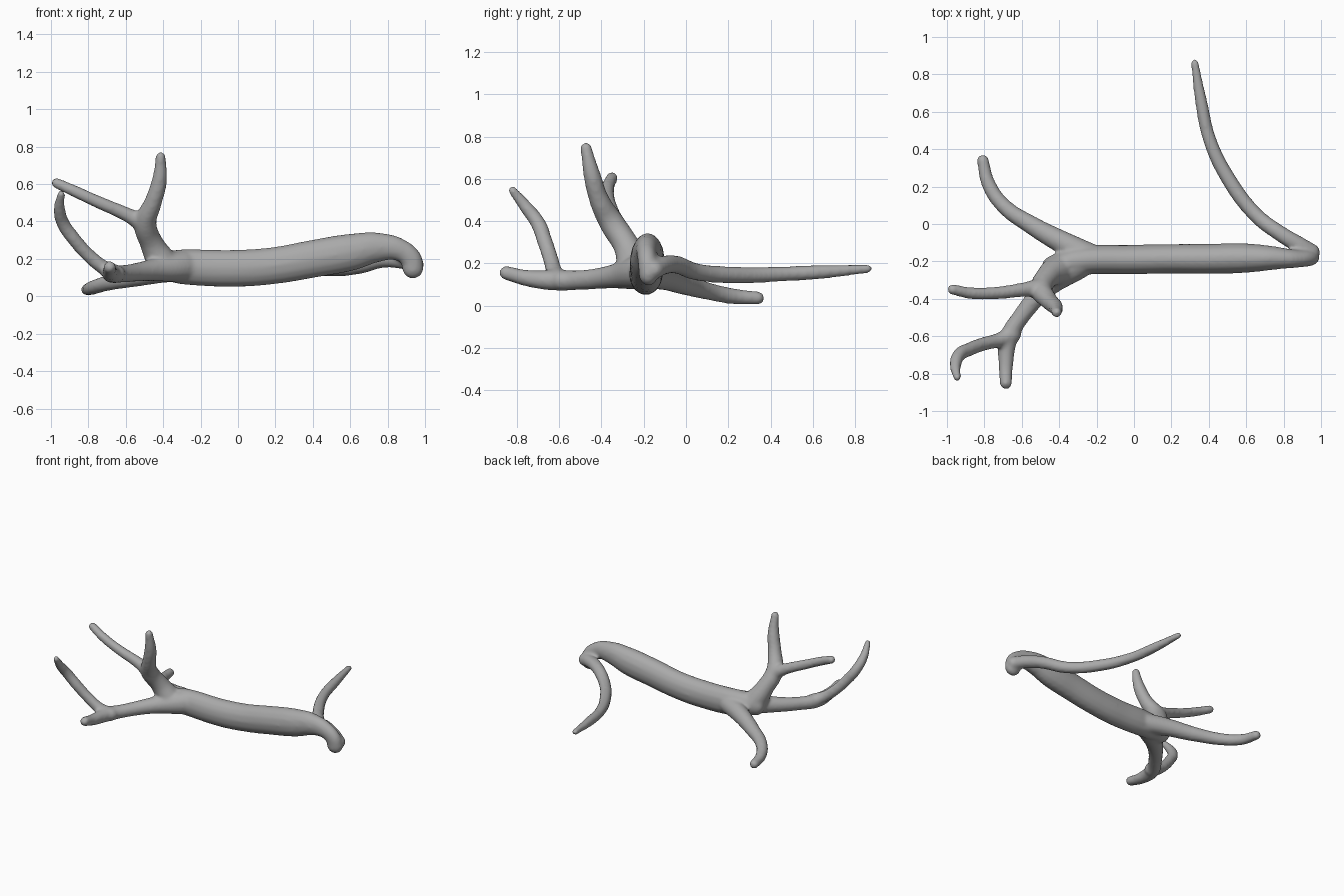
import bpy

cube = bpy.data.objects.get("Cube")
if cube:
    bpy.data.objects.remove(cube)

# One grey bark material
bark = bpy.data.materials.new("grey_bark")
bark.use_nodes = True
grey = (0.4, 0.4, 0.4, 1)
bark.diffuse_color = grey
bark.node_tree.nodes["Principled BSDF"].inputs["Base Color"].default_value = grey


def limb(name, points, squash=1.0):
    """Tapered round limb through (x, y, z, radius) points with a rounded tip."""
    curve = bpy.data.curves.new(name, 'CURVE')
    curve.dimensions = '3D'
    curve.bevel_depth = 1
    curve.bevel_resolution = 5
    curve.resolution_u = 8
    curve.use_fill_caps = True
    spline = curve.splines.new('BEZIER')
    spline.radius_interpolation = 'CARDINAL'
    spline.bezier_points.add(len(points) - 1)
    for bp, (x, y, z, r) in zip(spline.bezier_points, points):
        bp.co = (x, y, z)
        bp.radius = r
        bp.handle_left_type = bp.handle_right_type = 'AUTO'
    tube = bpy.data.objects.new(name, curve)
    bpy.context.collection.objects.link(tube)
    bpy.ops.object.select_all(action='DESELECT')
    tube.select_set(True)
    bpy.context.view_layer.objects.active = tube
    bpy.ops.object.convert(target='MESH')
    tube = bpy.context.object
    # Rounded ends
    parts = [tube]
    for x, y, z, r in (points[0], points[-1]):
        bpy.ops.mesh.primitive_uv_sphere_add(segments=16, ring_count=10, radius=r, location=(x, y, z))
        bpy.ops.object.transform_apply(location=True)
        parts.append(bpy.context.object)
    join(parts)
    axis_y = points[0][1]
    if squash != 1:
        axis_y = -0.19
        for v in tube.data.vertices:
            v.co.y = axis_y + (v.co.y - axis_y) * squash
    return tube


def join(parts):
    bpy.ops.object.select_all(action='DESELECT')
    for p in parts:
        p.select_set(True)
    bpy.context.view_layer.objects.active = parts[0]
    bpy.ops.object.join()


# Main stem, taller than deep, hooking down at its left end
stem = limb("branch", [
    (-.42, -.235, .165, .075), (-.3, -.2, .158, .095), (0, -.19, .15, .1),
    (.2, -.185, .165, .1), (.4, -.185, .2, .102), (.6, -.18, .235, .1),
    (.75, -.18, .262, .08), (.86, -.185, .25, .062), (.925, -.18, .2, .058),
    (.935, -.175, .152, .058)], squash=0.79)

# Long thin twig sweeping back from the hook
long_twig = limb("long_twig", [
    (.95, -.15, .17, .045), (.88, -.11, .19, .045), (.78, -.05, .195, .043),
    (.65, .05, .16, .041), (.5, .25, .145, .04), (.405, .45, .15, .036),
    (.36, .65, .16, .033), (.325, .86, .175, .022)])

# Back fork
back_fork = limb("back_fork", [
    (-.22, -.18, .15, .07), (-.38, -.1, .135, .062), (-.55, -.005, .1, .05),
    (-.7, .1, .07, .042), (-.78, .22, .045, .038), (-.808, .34, .036, .032)])

# Front fork
front_fork = limb("front_fork", [
    (-.3, -.21, .16, .085), (-.46, -.33, .14, .06), (-.6, -.49, .122, .047),
    (-.67, -.61, .12, .05), (-.685, -.75, .13, .04), (-.685, -.85, .155, .034)])
front_twig = limb("front_twig", [
    (-.65, -.59, .12, .048), (-.72, -.62, .155, .04), (-.8, -.64, .22, .037),
    (-.88, -.67, .31, .037), (-.935, -.7, .39, .036), (-.955, -.76, .47, .031),
    (-.945, -.82, .545, .022)])

# Upright fork and its side twig
upright_fork = limb("upright_fork", [
    (-.4, -.24, .17, .085), (-.46, -.28, .28, .064), (-.495, -.35, .39, .06),
    (-.455, -.41, .5, .048), (-.42, -.445, .62, .041), (-.413, -.473, .745, .028)])
side_twig = limb("side_twig", [
    (-.49, -.34, .38, .055), (-.58, -.35, .43, .04), (-.75, -.37, .505, .034),
    (-.87, -.37, .56, .032), (-.97, -.35, .605, .029)])

# Fuse all limbs into one smooth surface
join([stem, long_twig, back_fork, front_fork, front_twig, upright_fork, side_twig])
stem.data.materials.clear()
stem.data.materials.append(bark)
remesh = stem.modifiers.new("fuse", 'REMESH')
remesh.mode = 'VOXEL'
remesh.voxel_size = 0.011
remesh.use_smooth_shade = True
blend = stem.modifiers.new("blend", 'SMOOTH')
blend.factor = 0.5
blend.iterations = 8
